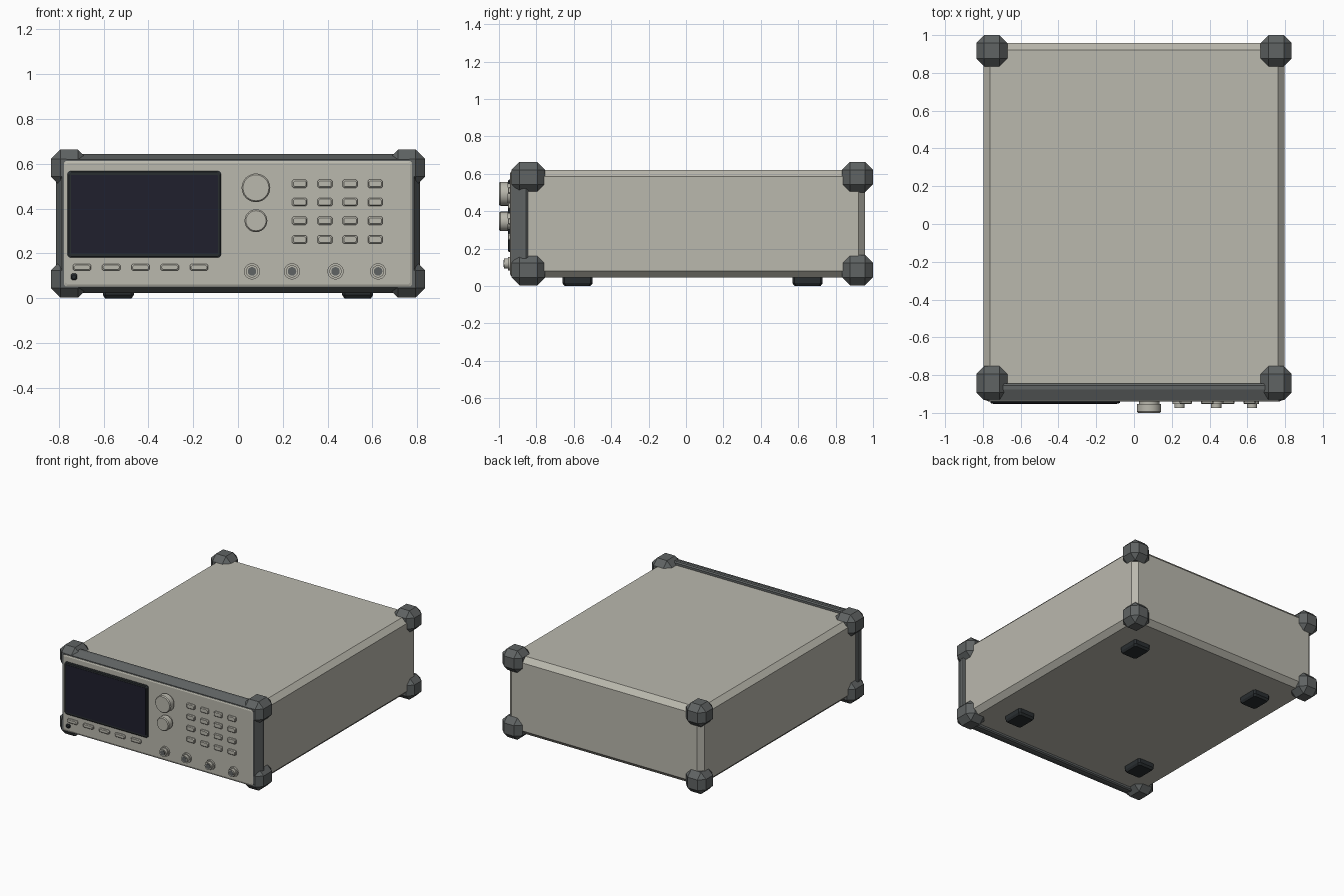
import bpy, bmesh, math

if "Cube" in bpy.data.objects:
    bpy.data.objects.remove(bpy.data.objects["Cube"])


def material(name, rgb):
    m = bpy.data.materials.new(name)
    m.diffuse_color = (*rgb, 1)
    m.use_nodes = True
    m.node_tree.nodes["Principled BSDF"].inputs["Base Color"].default_value = m.diffuse_color
    return m


LIGHT = material("warm light grey", (0.49, 0.48, 0.42))
GREY = material("dark grey", (0.115, 0.125, 0.125))
BLACK = material("soft black", (0.022, 0.027, 0.03))
GLASS = material("screen navy", (0.014, 0.014, 0.026))


def finish(name, bm, mat):
    bmesh.ops.recalc_face_normals(bm, faces=bm.faces)
    mesh = bpy.data.meshes.new(name)
    bm.to_mesh(mesh)
    bm.free()
    mesh.materials.append(mat)
    ob = bpy.data.objects.new(name, mesh)
    bpy.context.collection.objects.link(ob)
    return ob


def box(name, centre, size, bevel, mat):
    """Box with one flat chamfer on every edge."""
    bm = bmesh.new()
    bmesh.ops.create_cube(bm, size=1)
    for v in bm.verts:
        v.co = [c + p * s for c, p, s in zip(centre, v.co, size)]
    bmesh.ops.bevel(bm, geom=bm.edges[:], offset=bevel, segments=1,
                    affect='EDGES', profile=0.5)
    return finish(name, bm, mat)


def loft(name, outlines, mat):
    """Capped solid joining matching outlines of 3D points."""
    bm = bmesh.new()
    rings = [[bm.verts.new(p) for p in o] for o in outlines]
    n = len(rings[0])
    for a, b in zip(rings, rings[1:]):
        for i in range(n):
            j = (i + 1) % n
            bm.faces.new((a[i], a[j], b[j], b[i]))
    bm.faces.new(rings[0])
    bm.faces.new(rings[-1])
    return finish(name, bm, mat)


def cut_rect(hw, hh, c):
    """Rectangle outline with its corners cut by c."""
    return [(hw - c, hh), (hw, hh - c), (hw, c - hh), (hw - c, -hh),
            (c - hw, -hh), (-hw, c - hh), (-hw, hh - c), (c - hw, hh)]


def plate(name, x, z, sections, cut, mat):
    """Front-facing plate; sections are (y, half width, half height)."""
    return loft(name, [[(x + u, y, z + v) for u, v in cut_rect(hw, hh, cut)]
                       for y, hw, hh in sections], mat)


def turned(name, x, z, sections, mat, n=24):
    """Round part along y; sections are (y, radius)."""
    ob = loft(name, [[(x + r * math.cos(2 * math.pi * i / n), y,
                       z + r * math.sin(2 * math.pi * i / n)) for i in range(n)]
                     for y, r in sections], mat)
    bpy.ops.object.select_all(action='DESELECT')
    ob.select_set(True)
    bpy.context.view_layer.objects.active = ob
    bpy.ops.object.shade_smooth_by_angle(angle=math.radians(30))


# Case
box("case", (0, 0.034, 0.333), (1.596, 1.848, 0.576), 0.036, LIGHT)

# Front bezel rim and panel
plate("front_bezel", 0, 0.334, [(-0.845, 0.805, 0.303), (-0.855, 0.812, 0.31),
      (-0.875, 0.812, 0.31), (-0.934, 0.785, 0.286)], 0.02, GREY)
plate("front_panel", 0, 0.333, [(-0.92, 0.777, 0.28), (-0.936, 0.777, 0.28),
      (-0.940, 0.768, 0.271)], 0.008, LIGHT)

# Corner guards
for sx in (-1, 1):
    for z in (0.085, 0.582):
        box("rear_corner_guard", (sx * 0.753, 0.917, z), (0.164, 0.166, 0.162), 0.042, GREY)
        box("front_corner_guard", (sx * 0.753, -0.843, z), (0.164, 0.180, 0.162), 0.042, GREY)

# Feet
for x in (-0.534, 0.534):
    for y in (-0.58, 0.65):
        loft("foot", [[(x + u * k, y + v * k, z) for u, v in cut_rect(0.069, 0.081, 0.012)]
                      for z, k in ((0.055, 1), (0.015, 1), (0, 0.86))], BLACK)

# Screen surround and glass
plate("screen_surround", -0.418, 0.375, [(-0.93, 0.343, 0.194), (-0.946, 0.343, 0.194),
      (-0.951, 0.337, 0.188)], 0.01, BLACK)
plate("screen_glass", -0.418, 0.375, [(-0.949, 0.328, 0.176), (-0.953, 0.328, 0.176)],
      0.004, GLASS)


def button(name, x, z, w, h, mat):
    plate(name, x, z, [(-0.93, w / 2, h / 2), (-0.948, w / 2, h / 2),
          (-0.953, w / 2 - 0.005, h / 2 - 0.005)], 0.006, mat)


# Keypad, soft keys and power button
for x in (0.275, 0.388, 0.500, 0.612):
    for z in (0.511, 0.429, 0.346, 0.262):
        button("keypad_key", x, z, 0.066, 0.036, LIGHT)
for i in range(5):
    button("soft_key", -0.696 + 0.1305 * i, 0.138, 0.082, 0.029, LIGHT)
button("power_button", -0.732, 0.096, 0.028, 0.028, BLACK)

# Rotary knobs on narrow collars
for z, r in ((0.493, 0.064), (0.346, 0.051)):
    turned("knob_collar", 0.08, z, [(-0.93, r * 0.85), (-0.958, r * 0.85)], LIGHT)
    turned("knob", 0.08, z, [(-0.953, r), (-0.993, r), (-1.0, r - 0.006)], LIGHT)

# Coaxial connectors: flange, barrel and dark core
for x in (0.0625, 0.241, 0.435, 0.625):
    turned("connector_flange", x, 0.12, [(-0.93, 0.036), (-0.953, 0.036)], LIGHT)
    turned("connector_barrel", x, 0.12, [(-0.95, 0.027), (-0.973, 0.027)], LIGHT)
    turned("connector_core", x, 0.12, [(-0.97, 0.019), (-0.975, 0.019)], GREY)
